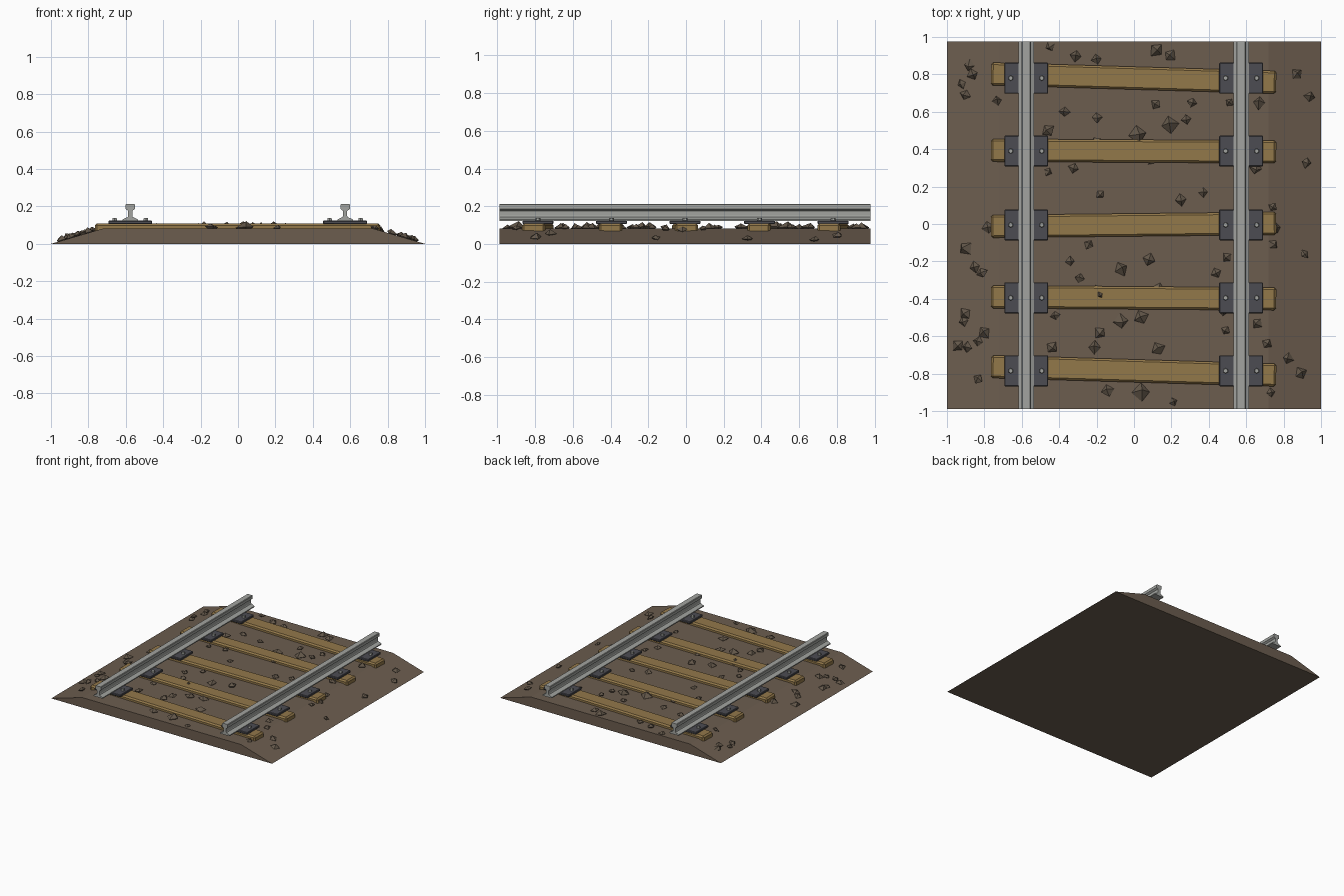
import bpy, bmesh, math, random
from mathutils import Matrix, Vector

if "Cube" in bpy.data.objects:
    bpy.data.objects.remove(bpy.data.objects["Cube"])

random.seed(7)

def material(name, rgb):
    m = bpy.data.materials.new(name)
    m.diffuse_color = (*rgb, 1)
    m.use_nodes = True
    m.node_tree.nodes["Principled BSDF"].inputs["Base Color"].default_value = m.diffuse_color
    return m

EARTH = material("brown earth", (0.150, 0.110, 0.078))
STONE = material("grey brown stone", (0.125, 0.096, 0.068))
WOOD = material("tan wood", (0.290, 0.188, 0.068))
IRON = material("dark iron", (0.072, 0.072, 0.084))
STEEL = material("pale steel", (0.36, 0.37, 0.35))

def finish(name, bm, mat):
    bmesh.ops.recalc_face_normals(bm, faces=bm.faces)
    me = bpy.data.meshes.new(name)
    bm.to_mesh(me)
    bm.free()
    me.materials.append(mat)
    ob = bpy.data.objects.new(name, me)
    bpy.context.collection.objects.link(ob)
    return ob

def extrude_y(name, profile, y0, y1, mat):
    """Closed x-z profile swept along y."""
    bm = bmesh.new()
    f = bm.faces.new([bm.verts.new((x, y0, z)) for x, z in profile])
    r = bmesh.ops.extrude_face_region(bm, geom=[f])
    bmesh.ops.translate(bm, vec=(0, y1 - y0, 0),
                        verts=[v for v in r["geom"] if isinstance(v, bmesh.types.BMVert)])
    return finish(name, bm, mat)

def box(name, centre, size, mat, bevel, turn=0):
    bm = bmesh.new()
    bmesh.ops.create_cube(bm, size=1)
    bmesh.ops.scale(bm, vec=size, verts=bm.verts)
    bmesh.ops.bevel(bm, geom=bm.edges[:], offset=bevel, segments=1, affect='EDGES')
    bm.transform(Matrix.Translation(centre) @ Matrix.Rotation(math.radians(turn), 4, 'Z'))
    return finish(name, bm, mat)

# Ballast bed with sloping shoulders
Y0, Y1 = -0.988, 0.977
TOP, SHOULDER = 0.082, 0.72
extrude_y("ballast_bed", [(-1, 0), (-SHOULDER, TOP), (SHOULDER, TOP), (1, 0)], Y0, Y1, EARTH)

# Rails: half profile mirrored about the web
half = [(0.042, 0.122), (0.042, 0.130), (0.014, 0.143), (0.011, 0.150),
        (0.011, 0.176), (0.025, 0.186), (0.025, 0.209), (0.021, 0.213)]
for side, cx in (("left", -0.576), ("right", 0.573)):
    prof = [(cx + x, z) for x, z in half] + [(cx - x, z) for x, z in reversed(half)]
    extrude_y(side + "_rail", prof, Y0, Y1, STEEL)

# Sleepers, each slightly askew, with tie plates and bolts
for i, (y, turn) in enumerate([(0.78, -1.7), (0.39, -0.3), (-0.005, 0.6),
                               (-0.395, -0.4), (-0.785, -1.7)]):
    box(f"sleeper_{i}", (-0.002, y, 0.066), (1.525, 0.122, 0.086), WOOD, 0.011, turn)
    for side, cx in (("left", -0.576), ("right", 0.573)):
        box(f"{side}_plate_{i}", (cx, y, 0.115), (0.235, 0.165, 0.019), IRON, 0.004)
        for k, dx in enumerate((-0.083, 0.083)):
            bm = bmesh.new()
            bmesh.ops.create_cone(bm, cap_ends=True, segments=6, radius1=0.015,
                                  radius2=0.012, depth=0.018)
            bm.transform(Matrix.Translation((cx + dx, y, 0.130)))
            finish(f"{side}_bolt_{i}_{k}", bm, STEEL)

# Loose stones: scattered rough octahedra resting on the bed
spots = [(-.45, .95), (-.31, .9), (-.2, .88), (.19, .9), (-.88, .85), (-.92, .75),
         (-.9, .69), (-.86, .8), (-.73, .66), (-.37, .6), (-.46, .5), (-.2, .57), (-.2, .44),
         (.12, .64), (.28, .56), (.31, .65), (.51, .65), (.87, .8), (.94, .68), (.67, .65),
         (.92, .33), (-.32, .3), (-.46, .28), (.09, .34), (.65, .3), (-.18, .16), (.25, .13),
         (.37, .17), (.74, .09), (.76, -.02), (-.78, -.02), (-.85, -.23),
         (-.81, -.26), (-.34, -.2), (-.24, -.11), (-.29, -.29), (.13, -.35),
         (.5, -.18), (.44, -.26), (.74, -.11), (.91, -.16), (-.9, -.48), (-.91, -.52),
         (-.8, -.58), (-.94, -.65), (-.89, -.66), (-.83, -.63), (-.83, -.83), (-.42, -.49),
         (.04, -.5), (-.18, -.58), (-.21, -.66), (-.44, -.66), (.13, -.67),
         (.48, -.46), (.49, -.57), (.66, -.53), (.71, -.64), (.82, -.72), (.89, -.8),
         (.73, -.9), (.21, -.95), (-.14, -.89), (-.43, -.76)]
big = [(.12, .93), (.02, .48), (.19, .53), (-.9, -.13), (-.07, -.24), (.08, -.19),
       (-.18, -.37), (-.07, -.52), (.04, -.9)]
bm = bmesh.new()
for x, y in spots + big:
    r = random.uniform(0.040, 0.050) if (x, y) in big else random.uniform(0.025, 0.038)
    ground = TOP * min(1, (1 - abs(x)) / (1 - SHOULDER))
    tilt = math.atan2(TOP, 1 - SHOULDER) * (1 if x > 0 else -1) if abs(x) > SHOULDER else 0
    xf = (Matrix.Translation((x, y, ground)) @ Matrix.Rotation(tilt, 4, 'Y')
          @ Matrix.Rotation(random.uniform(0, math.pi), 4, 'Z'))
    def corner(p):
        return bm.verts.new(xf @ Vector(p))
    ring = [corner((r * random.uniform(.8, 1.15) * math.cos(a),
                    r * random.uniform(.8, 1.15) * math.sin(a), random.uniform(0, .012)))
            for a in (math.pi / 2 * k for k in range(4))]
    up = corner((random.uniform(-.3, .3) * r, random.uniform(-.3, .3) * r, r * 0.8))
    down = corner((0, 0, -min(r * .5, ground * .8)))
    for a, b in zip(ring, ring[1:] + ring[:1]):
        bm.faces.new((a, b, up))
        bm.faces.new((b, a, down))
finish("loose_stones", bm, STONE)
